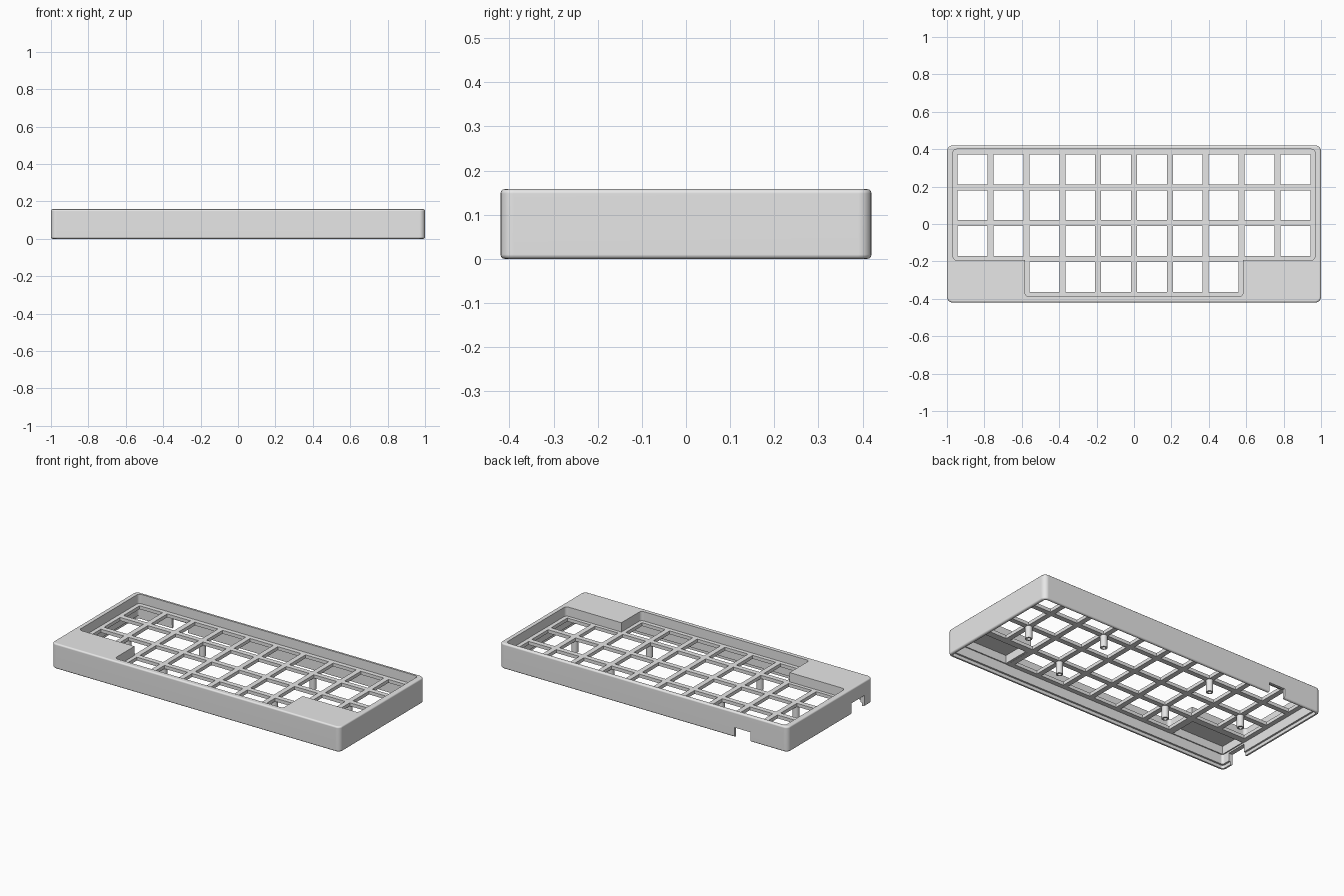
import bpy, bmesh, math
from mathutils import Vector

cube = bpy.data.objects.get("Cube")
if cube:
    bpy.data.objects.remove(cube, do_unlink=True)

grey = bpy.data.materials.new("plain_grey")
grey.use_nodes = True
grey.diffuse_color = (0.8, 0.8, 0.8, 1)
grey.node_tree.nodes["Principled BSDF"].inputs["Base Color"].default_value = (0.8, 0.8, 0.8, 1)

HEIGHT, PLATE_TOP, PLATE_BOTTOM = 0.158, 0.10, 0.08
PITCH, HOLE = 0.1917, 0.16
ROWS_Y = [0.292 - PITCH * i for i in range(4)]


def outline(corners, steps=5):
    """Right-angled outline; each corner is (x, y, fillet radius)."""
    pts = []
    for i, (x, y, r) in enumerate(corners):
        p = Vector((x, y))
        if r == 0:
            pts.append(p)
            continue
        a = (Vector(corners[i - 1][:2]) - p).normalized()
        b = (Vector(corners[(i + 1) % len(corners)][:2]) - p).normalized()
        centre = p + r * (a + b)
        for k in range(steps + 1):
            t = math.pi / 2 * k / steps
            pts.append(centre - r * (b * math.cos(t) + a * math.sin(t)))
    return pts


def rect(x0, x1, y0, y1, r=0):
    return outline([(x0, y0, r), (x1, y0, r), (x1, y1, r), (x0, y1, r)])


def circle(x, y, r, n=20):
    return [Vector((x + r * math.cos(math.tau * i / n), y + r * math.sin(math.tau * i / n)))
            for i in range(n)]


def stepped(grow=0, r=0.02):
    """Wide three-row field with a narrower fourth row in front."""
    w, n, back, step, front = 0.968 + grow, 0.583 + grow, 0.4 + grow, -0.193 - grow, -0.388 - grow
    return outline([(-n, front, r), (n, front, r), (n, step, 0), (w, step, r),
                    (w, back, r), (-w, back, r), (-w, step, r), (-n, step, 0)])


def prism(name, shapes, z0, z1, edge_round=0):
    """Extrude one or more outlines between two heights."""
    bm = bmesh.new()
    for pts in shapes:
        base = bm.faces.new([bm.verts.new((p.x, p.y, z0)) for p in pts])
        res = bmesh.ops.extrude_face_region(bm, geom=[base])
        bmesh.ops.translate(bm, vec=(0, 0, z1 - z0),
                            verts=[v for v in res["geom"] if isinstance(v, bmesh.types.BMVert)])
    bmesh.ops.recalc_face_normals(bm, faces=bm.faces)
    if edge_round:
        rims = [e for e in bm.edges if abs(e.verts[0].co.z - e.verts[1].co.z) < 1e-5]
        bmesh.ops.bevel(bm, geom=rims, offset=edge_round, segments=3, profile=0.5, affect='EDGES')
    mesh = bpy.data.meshes.new(name)
    bm.to_mesh(mesh)
    bm.free()
    mesh.materials.append(grey)
    obj = bpy.data.objects.new(name, mesh)
    bpy.context.collection.objects.link(obj)
    return obj


def cut(obj, shapes, z0, z1):
    """Subtract extruded outlines from an object."""
    cutter = prism("cutter", shapes, z0, z1)
    mod = obj.modifiers.new("cut", 'BOOLEAN')
    mod.operation, mod.solver, mod.object = 'DIFFERENCE', 'EXACT', cutter
    bpy.context.view_layer.update()
    result = bpy.data.meshes.new_from_object(obj.evaluated_get(bpy.context.evaluated_depsgraph_get()))
    obj.modifiers.remove(mod)
    obj.data = result
    bpy.data.objects.remove(cutter, do_unlink=True)


def smooth(obj):
    bpy.ops.object.select_all(action='DESELECT')
    obj.select_set(True)
    bpy.context.view_layer.objects.active = obj
    bpy.ops.object.shade_smooth_by_angle(angle=math.radians(35))
    mod = obj.modifiers.new("even shading", 'WEIGHTED_NORMAL')
    mod.keep_sharp = True


# Case shell: rounded block, opened from above and hollowed from below
case = prism("case", [rect(-1, 1, -0.42, 0.42, 0.03)], 0, HEIGHT, 0.01)
cut(case, [stepped()], -0.1, 0.3)
cut(case, [rect(-0.972, 0.972, -0.392, 0.403, 0.015)], -0.1, PLATE_BOTTOM)
cut(case, [rect(0.605, 0.965, -0.385, -0.215), rect(-0.965, -0.605, -0.385, -0.215)], -0.1, 0.13)
# Stepped lip for a base cover
cut(case, [rect(-0.983, 0.983, -0.403, 0.406, 0.015)], -0.1, 0.02)
# Port notches in the back and one end wall
cut(case, [rect(-0.74, -0.63, 0.35, 0.5)], -0.1, 0.06)
cut(case, [rect(-1.1, -0.95, -0.34, -0.21)], -0.1, 0.07)
smooth(case)

# Key plate with square openings
plate = prism("key_plate", [stepped(0.01)], PLATE_BOTTOM - 0.001, PLATE_TOP)
h = HOLE / 2
holes = []
for row, y in enumerate(ROWS_Y):
    for col in (range(10) if row < 3 else range(2, 8)):
        x = (col - 4.5) * PITCH
        holes.append(rect(x - h, x + h, y - h, y + h))
cut(plate, holes, 0, 0.2)

# Hollow screw posts under the plate crossings
for side in (-1, 1):
    for col, row in ((4, 1), (2, 0), (2, 2)):
        x, y = side * col * PITCH, ROWS_Y[row] - PITCH / 2
        post = prism("screw_post", [circle(x, y, 0.02)], 0.004, PLATE_TOP - 0.01)
        cut(post, [circle(x, y, 0.011)], -0.1, 0.075)
        smooth(post)
